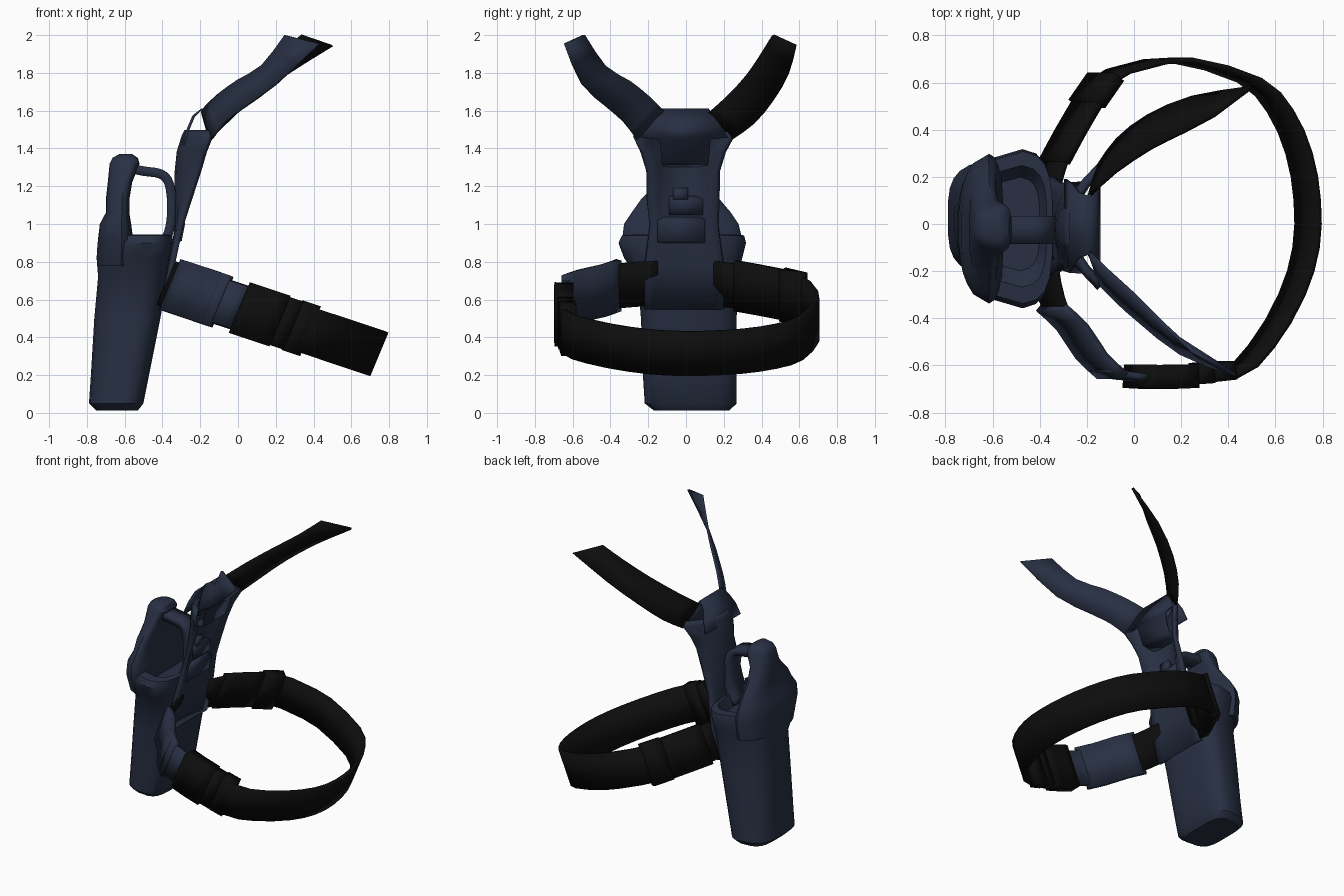
import bpy, bmesh, math
from mathutils import Vector


def material(name, rgb):
    m = bpy.data.materials.new(name)
    m.diffuse_color = (*rgb, 1)
    return m


NAVY = material("navy", (0.021, 0.029, 0.056))
BLACK = material("black", (0.004, 0.004, 0.004))


def finish(name, bm, mat, thick=0):
    bmesh.ops.recalc_face_normals(bm, faces=bm.faces)
    me = bpy.data.meshes.new(name)
    bm.to_mesh(me)
    bm.free()
    ob = bpy.data.objects.new(name, me)
    bpy.context.collection.objects.link(ob)
    me.materials.append(mat)
    if thick:
        s = ob.modifiers.new("thickness", 'SOLIDIFY')
        s.thickness, s.offset = thick, 0
    bpy.ops.object.select_all(action='DESELECT')
    ob.select_set(True)
    bpy.context.view_layer.objects.active = ob
    bpy.ops.object.shade_smooth_by_angle(angle=math.radians(35))
    return ob


def grid(name, rows, mat, thick=0, closed=False):
    """Skin rows of points; closed rows become a capped loft."""
    bm = bmesh.new()
    vs = [[bm.verts.new(p) for p in r] for r in rows]
    n = len(rows[0])
    for a, b in zip(vs, vs[1:]):
        for i in range(n if closed else n - 1):
            j = (i + 1) % n
            bm.faces.new((a[i], a[j], b[j], b[i]))
    if closed:
        bm.faces.new(vs[0])
        bm.faces.new(vs[-1])
    return finish(name, bm, mat, thick)


def ring(z, x0, x1, y0, y1, taper=0.35, n=20):
    """Rounded rectangle that narrows towards its outer (x0) side."""
    out = []
    for i in range(n):
        a = 2 * math.pi * (i + 0.5) / n
        c, s = math.cos(a), math.sin(a)
        u = math.copysign(abs(c) ** 0.55, c)
        v = math.copysign(abs(s) ** 0.55, s) * (1 - taper * max(0, -u))
        out.append(((x0 + x1) / 2 + (x1 - x0) / 2 * u, (y0 + y1) / 2 + (y1 - y0) / 2 * v, z))
    return out


def smooth(pts, steps=3):
    """Catmull-Rom resampling of a point list."""
    p = [Vector(q) for q in pts]
    p = [2 * p[0] - p[1]] + p + [2 * p[-1] - p[-2]]
    out = []
    for a, b, c, d in zip(p, p[1:], p[2:], p[3:]):
        for k in range(steps):
            t = k / steps
            out.append(0.5 * (2 * b + (c - a) * t + (2 * a - 5 * b + 4 * c - d) * t * t
                              + (3 * b - a - 3 * c + d) * t ** 3))
    return out + [p[-2]]


def band(name, profile, y0, y1, thick, mat):
    """Strap following an x-z profile, wide in y."""
    return grid(name, [[(x, y0, z), (x, y1, z)] for x, z in profile], mat, thick)


# Holster pouch with a shallow mouth
grid("holster_body", [ring(*r) for r in (
    (0.012, -0.75, -0.53, -0.17, 0.23, 0.1), (0.05, -0.79, -0.50, -0.22, 0.27, 0.2),
    (0.2, -0.78, -0.47, -0.23, 0.27, 0.25), (0.5, -0.762, -0.41, -0.24, 0.27, 0.3),
    (0.72, -0.742, -0.37, -0.26, 0.275), (0.82, -0.75, -0.355, -0.33, 0.30),
    (0.9, -0.745, -0.345, -0.36, 0.32), (0.94, -0.735, -0.345, -0.34, 0.31),
    (0.945, -0.70, -0.37, -0.27, 0.25), (0.87, -0.66, -0.40, -0.2, 0.2))], NAVY, closed=True)

# Outer wall rising into the retention hood
grid("hood_shell", [ring(*r) for r in (
    (0.78, -0.745, -0.56, -0.28, 0.28), (0.92, -0.742, -0.555, -0.34, 0.30),
    (1.0, -0.732, -0.565, -0.33, 0.28), (1.06, -0.70, -0.575, -0.29, 0.24),
    (1.13, -0.70, -0.575, -0.24, 0.18), (1.22, -0.69, -0.56, -0.15, 0.11),
    (1.32, -0.68, -0.52, -0.12, 0.09), (1.35, -0.665, -0.53, -0.10, 0.07),
    (1.37, -0.63, -0.56, -0.07, 0.04))], NAVY, closed=True)
band("hood_arch", smooth([(-0.60, 1.30), (-0.50, 1.28), (-0.41, 1.265), (-0.365, 1.215),
                          (-0.35, 1.1), (-0.36, 0.98), (-0.40, 0.88)]), -0.085, 0.035, 0.05, NAVY)

# Shank plate that curves around the thigh
rows = []
for z, xc, xe, y0, y1 in ((0.55, -0.41, -0.40, -0.22, 0.20), (0.78, -0.36, -0.35, -0.22, 0.20),
                          (0.92, -0.33, -0.32, -0.20, 0.18), (1.0, -0.318, -0.30, -0.19, 0.17),
                          (1.12, -0.325, -0.26, -0.20, 0.17), (1.28, -0.32, -0.205, -0.20, 0.17),
                          (1.38, -0.31, -0.175, -0.23, 0.20), (1.46, -0.285, -0.145, -0.27, 0.245),
                          (1.49, -0.27, -0.15, -0.24, 0.22)):
    rows.append([(xc + (xe - xc) * t * t, (y0 + y1) / 2 + t * (y1 - y0) / 2, z)
                 for t in [k / 4 for k in range(-4, 5)]])
grid("shank_plate", rows, NAVY, 0.03)

# Folded loop at the top of the shank, flared at its fold, with lock parts on the inside
grid("top_loop", [[(x, -w, z), (x, w - 0.01, z)] for x, z, w in (
    (-0.29, 1.42, 0.20), (-0.265, 1.5, 0.18), (-0.235, 1.57, 0.145), (-0.195, 1.605, 0.13),
    (-0.17, 1.55, 0.17), (-0.15, 1.46, 0.24), (-0.155, 1.45, 0.14), (-0.19, 1.33, 0.13),
    (-0.28, 1.31, 0.12))], NAVY, 0.015)
band("shank_latch", [(-0.345, 0.90), (-0.31, 0.92), (-0.295, 1.0), (-0.31, 1.03)], -0.15, 0.10, 0.03, NAVY)
band("latch_tab", [(-0.305, 1.05), (-0.295, 1.12), (-0.31, 1.14)], -0.09, 0.09, 0.03, NAVY)
band("latch_knob", [(-0.30, 1.12), (-0.295, 1.19)], -0.07, 0.01, 0.03, NAVY)

# Two hanging straps, each given by its upper and lower edge
for name, mat, up, low in (
    ("front_hanging_strap", NAVY,
     [(-0.19, -0.12, 1.60), (-0.11, -0.20, 1.68), (0.0, -0.30, 1.76), (0.13, -0.43, 1.84), (0.25, -0.54, 2.0)],
     [(-0.14, -0.26, 1.45), (-0.07, -0.33, 1.54), (0.02, -0.41, 1.61), (0.20, -0.55, 1.74), (0.43, -0.64, 1.955)]),
    ("rear_hanging_strap", BLACK,
     [(-0.19, 0.12, 1.59), (-0.08, 0.22, 1.68), (0.07, 0.32, 1.79), (0.21, 0.39, 1.89), (0.34, 0.46, 2.0)],
     [(-0.15, 0.25, 1.45), (-0.07, 0.36, 1.53), (0.06, 0.46, 1.65), (0.25, 0.54, 1.79), (0.50, 0.58, 1.945)])):
    a, b = smooth(up, 2), smooth(low, 2)
    grid(name, list(zip(a, b)), mat, 0.016)


# Leg strap pieces follow one tilted path
def leg(name, path, width, thick, mat, steps=2):
    half = Vector((0.385, 0, 0.923)) * width / 2
    pts = [Vector((x, y, 0.56 - 0.333 * x)) for x, y in path]
    pts = smooth(pts, steps)
    grid(name, [[p - half, p + half] for p in pts], mat, thick)


leg("leg_strap", [(0.05, -0.66), (0.38, -0.65), (0.54, -0.52), (0.67, -0.3), (0.73, -0.1), (0.735, 0.1),
                  (0.70, 0.3), (0.62, 0.48), (0.49, 0.61), (0.2, 0.695), (0.0, 0.665), (-0.12, 0.615),
                  (-0.23, 0.46), (-0.32, 0.31), (-0.37, 0.15)], 0.25, 0.022, BLACK)
leg("front_inner_tab", [(-0.38, -0.15), (-0.365, -0.25), (-0.33, -0.37), (-0.27, -0.44)], 0.25, 0.02, BLACK)
leg("front_pad", [(-0.35, -0.355), (-0.26, -0.44), (-0.18, -0.56), (-0.09, -0.645)], 0.29, 0.035, NAVY)
leg("front_buckle_tongue", [(-0.14, -0.61), (-0.07, -0.64), (0.02, -0.65)], 0.24, 0.03, NAVY)
leg("front_buckle", [(0.01, -0.645), (0.10, -0.65), (0.22, -0.645)], 0.29, 0.10, BLACK)
leg("front_keeper", [(0.22, -0.64), (0.29, -0.635)], 0.275, 0.08, BLACK)
leg("front_slider", [(0.29, -0.63), (0.38, -0.62)], 0.285, 0.08, BLACK)
leg("rear_pad", [(-0.34, 0.26), (-0.27, 0.39), (-0.20, 0.51)], 0.28, 0.035, BLACK)
leg("rear_buckle", [(-0.20, 0.51), (-0.12, 0.625)], 0.29, 0.06, BLACK)
